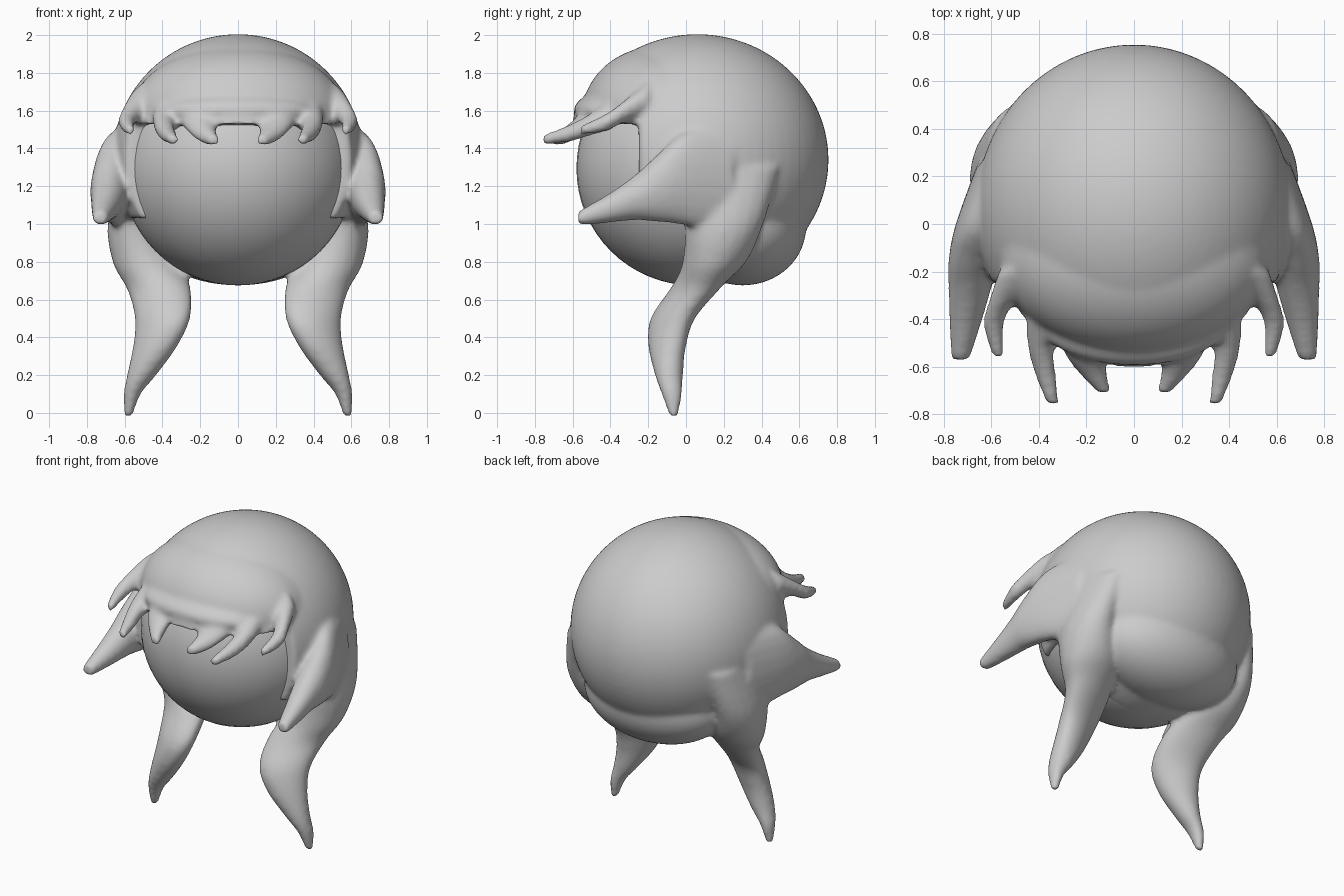
import bpy, bmesh
from math import sin, cos, pi, radians
from mathutils import Matrix, Vector

if "Cube" in bpy.data.objects:
    bpy.data.objects.remove(bpy.data.objects["Cube"])

bm = bmesh.new()


def ellipsoid(centre, radii, cuts=()):
    """Closed ellipsoid; each cut (point, normal) removes the side the normal points to."""
    part = bmesh.new()
    bmesh.ops.create_uvsphere(part, u_segments=64, v_segments=40, radius=1,
                              matrix=Matrix.Translation(centre) @ Matrix.Diagonal((*radii, 1)))
    for co, no in cuts:
        geom = part.verts[:] + part.edges[:] + part.faces[:]
        bmesh.ops.bisect_plane(part, geom=geom, plane_co=co, plane_no=no, clear_outer=True)
        bmesh.ops.holes_fill(part, edges=[e for e in part.edges if e.is_boundary], sides=0)
    add(part)


def add(part):
    bmesh.ops.recalc_face_normals(part, faces=part.faces[:])
    tmp = bpy.data.meshes.new("part")
    part.to_mesh(tmp)
    part.free()
    bm.from_mesh(tmp)
    bpy.data.meshes.remove(tmp)


def smooth_path(rows, steps=5):
    """Catmull-Rom through rows of numbers."""
    p = [Vector(r) for r in [rows[0]] + rows + [rows[-1]]]
    out = []
    for a, b, c, d in zip(p, p[1:], p[2:], p[3:]):
        for i in range(steps):
            t = i / steps
            out.append(0.5 * (2 * b + (c - a) * t + (2 * a - 5 * b + 4 * c - d) * t**2
                              + (3 * b - a - 3 * c + d) * t**3))
    return out + [p[-1]]


def lock(axis, rows, n=20):
    """Mirrored pair of tapering locks; rows are x, y, z, two radii, twist."""
    for side in (1, -1):
        part = bmesh.new()
        rings = []
        for x, y, z, ru, rv, tw in smooth_path(rows):
            ring = []
            for k in range(n):
                a = 2 * pi * k / n
                u, v, t = ru * cos(a), rv * sin(a), radians(tw)
                u, v = u * cos(t) - v * sin(t), u * sin(t) + v * cos(t)
                co = (x + u, y + v, z) if axis == 'z' else (x + u, y, z + v)
                ring.append(part.verts.new((side * co[0], co[1], co[2])))
            rings.append(ring)
        for r, s in zip(rings, rings[1:]):
            for k in range(n):
                part.faces.new((r[k], r[(k + 1) % n], s[(k + 1) % n], s[k]))
        part.faces.new(rings[0])
        part.faces.new(rings[-1])
        add(part)


# hair cap: back half, sides in front of it, and crown
C, R = (0, 0.06, 1.34), (0.665, 0.695, 0.665)
ellipsoid(C, R, [((0, 0.02, 0), (0, -1, 0))])
ellipsoid(C, R, [((0, -0.25, 0), (0, -1, 0)), ((0, 0, 1.03), (0, 0, -1))])
ellipsoid(C, R, [((0, 0, 1.53), (0, 0, -1))])
# nape bulge
ellipsoid((0, 0.3, 0.98), (0.5, 0.335, 0.305))
# forehead bump and brim
ellipsoid((0, -0.13, 1.58), (0.57, 0.42, 0.365), [((0, 0, 1.53), (0, 0, -1))])
ellipsoid((0, -0.41, 1.6), (0.4, 0.185, 0.1))

# fringe teeth: inner, middle, outer
lock('y', [(.2, -.42, 1.6, .12, .09, 0), (.2, -.55, 1.53, .09, .06, 0),
           (.17, -.63, 1.475, .06, .048, 0), (.125, -.71, 1.44, .03, .028, 0)])
lock('y', [(.34, -.36, 1.6, .11, .09, 0), (.39, -.5, 1.53, .06, .06, 0),
           (.375, -.62, 1.48, .046, .046, 0), (.34, -.76, 1.445, .028, .026, 0)])
lock('y', [(.45, -.2, 1.66, .12, .1, 0), (.55, -.32, 1.6, .06, .06, 0),
           (.59, -.42, 1.54, .044, .047, 0), (.57, -.56, 1.495, .026, .026, 0)])
# cheek locks
lock('y', [(.56, .25, 1.22, .1, .3, 0), (.65, 0, 1.24, .1, .25, 0),
           (.68, -.15, 1.19, .1, .18, 0), (.69, -.27, 1.14, .09, .12, 0),
           (.71, -.42, 1.08, .067, .075, 0), (.73, -.57, 1.03, .04, .04, 0)])
# long hanging locks
lock('z', [(.5, .22, 1.3, .13, .28, 0), (.55, .2, 1.0, .14, .21, 0),
           (.49, .15, .8, .175, .17, 8), (.42, .05, .66, .18, .12, 25),
           (.4, -.07, .5, .16, .1, 30), (.44, -.1, .35, .125, .09, 30),
           (.51, -.09, .2, .078, .075, 20), (.56, -.075, .1, .046, .055, 0),
           (.58, -.065, -.02, .022, .024, 0)])

mesh = bpy.data.meshes.new("hair")
bm.to_mesh(mesh)
bm.free()
hair = bpy.data.objects.new("hair", mesh)
bpy.context.collection.objects.link(hair)
rm = hair.modifiers.new("merge", 'REMESH')
rm.mode = 'VOXEL'
rm.voxel_size = 0.015
rm.use_smooth_shade = True
sm = hair.modifiers.new("soften", 'SMOOTH')
sm.factor = 0.5
sm.iterations = 12

# head
bpy.ops.mesh.primitive_uv_sphere_add(segments=48, ring_count=32, radius=0.62, location=(0, 0.04, 1.295))
head = bpy.context.object
head.name = "head"
bpy.ops.object.shade_smooth()
